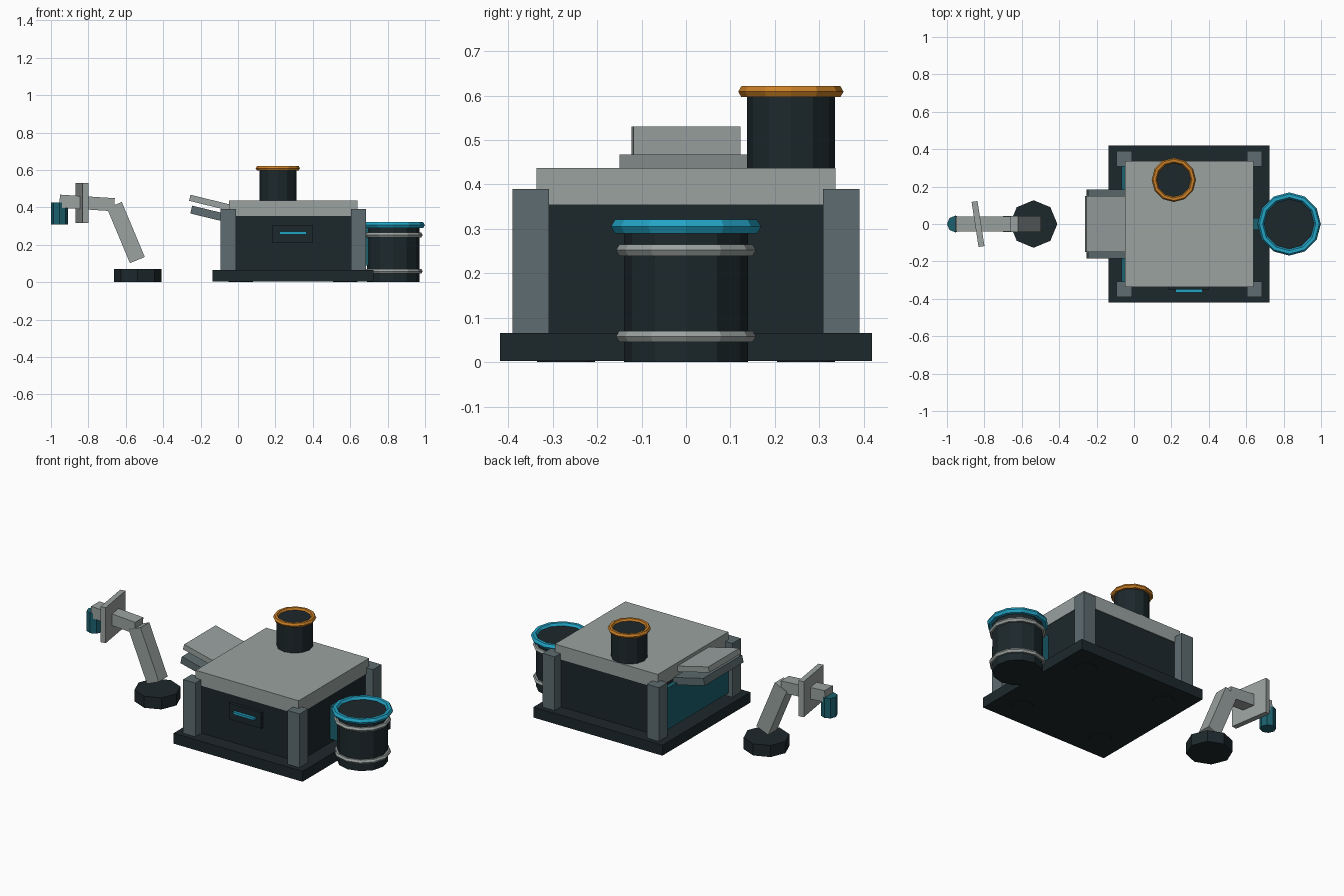
import bpy
from math import atan2, hypot, radians

if "Cube" in bpy.data.objects:
    bpy.data.objects.remove(bpy.data.objects["Cube"])


def material(name, rgb):
    m = bpy.data.materials.new(name)
    m.diffuse_color = (*rgb, 1)
    m.use_nodes = True
    m.node_tree.nodes["Principled BSDF"].inputs["Base Color"].default_value = m.diffuse_color
    return m


DARK = material("dark_metal", (0.012, 0.021, 0.025))
PALE = material("pale_metal", (0.32, 0.36, 0.35))
STEEL = material("steel", (0.11, 0.15, 0.16))
CYAN = material("cyan", (0.016, 0.37, 0.56))
TEAL = material("teal", (0.011, 0.12, 0.155))
ORANGE = material("orange", (0.58, 0.21, 0.02))


def finish(name, mat):
    o = bpy.context.object
    o.name = name
    o.data.materials.append(mat)
    return o


def box(name, x, y, z, mat, rot=(0, 0, 0)):
    """Box from (min, max) ranges, turned about its centre."""
    bpy.ops.mesh.primitive_cube_add(size=1, location=[sum(r) / 2 for r in (x, y, z)], rotation=rot)
    bpy.context.object.scale = [r[1] - r[0] for r in (x, y, z)]
    return finish(name, mat)


def beam(name, a, b, width, thick, mat):
    """Box running between two (x, z) points, centred on y = 0."""
    cx, cz = (a[0] + b[0]) / 2, (a[1] + b[1]) / 2
    h = hypot(b[0] - a[0], b[1] - a[1]) / 2
    return box(name, (cx - h, cx + h), (-width / 2, width / 2), (cz - thick / 2, cz + thick / 2),
               mat, (0, -atan2(b[1] - a[1], b[0] - a[0]), 0))


def drum(name, x, y, z, r, sides, mat):
    bpy.ops.mesh.primitive_cylinder_add(vertices=sides, radius=r, depth=z[1] - z[0],
                                        location=(x, y, (z[0] + z[1]) / 2))
    return finish(name, mat)


def ring(name, x, y, z, major, minor, mat):
    bpy.ops.mesh.primitive_torus_add(major_segments=12, minor_segments=6, major_radius=major,
                                     minor_radius=minor, location=(x, y, z))
    return finish(name, mat)


# Base plate, feet and corner posts
box("base_plate", (-0.136, 0.724), (-0.419, 0.419), (0.003, 0.066), DARK)
for sy in (-1, 1):
    for fx in (0.015, 0.573):
        drum("foot", fx, sy * 0.27, (0, 0.03), 0.065, 8, DARK)
    for px in (-0.093, 0.603):
        y = sorted((sy * 0.308, sy * 0.39))
        box("corner_post", (px, px + 0.081), y, (0.06, 0.39), STEEL)

# Main housing and lid
box("housing", (-0.042, 0.636), (-0.331, 0.331), (0.06, 0.36), DARK)
box("lid", (-0.047, 0.64), (-0.336, 0.336), (0.354, 0.437), PALE)

# Front drawer, side window and connector strip to the barrel
box("drawer_panel", (0.185, 0.4), (-0.35, -0.32), (0.21, 0.306), DARK)
box("drawer_handle", (0.222, 0.365), (-0.367, -0.345), (0.256, 0.27), CYAN)
box("side_window", (-0.068, -0.03), (-0.31, 0.31), (0.085, 0.335), TEAL)
box("barrel_connector", (0.63, 0.705), (-0.032, 0.032), (0.09, 0.29), TEAL)

# Sloping hoods over the window
beam("upper_hood", (-0.258, 0.451), (-0.02, 0.393), 0.3, 0.033, PALE)
beam("lower_hood", (-0.25, 0.388), (-0.03, 0.335), 0.37, 0.043, STEEL)

# Chimney
drum("chimney", 0.213, 0.236, (0.43, 0.61), 0.099, 12, DARK)
ring("chimney_rim", 0.213, 0.236, 0.609, 0.104, 0.0145, ORANGE)

# Barrel with bands
drum("barrel", 0.83, 0, (0, 0.306), 0.14, 12, DARK)
ring("barrel_rim", 0.83, 0, 0.305, 0.151, 0.018, CYAN)
for z in (0.058, 0.252):
    ring("barrel_band", 0.83, 0, z, 0.143, 0.0145, PALE)

# Separate jointed arm
drum("arm_base", -0.537, 0, (0, 0.07), 0.127, 8, DARK)
beam("lower_arm", (-0.538, 0.118), (-0.661, 0.412), 0.084, 0.086, PALE)
beam("upper_arm", (-0.954, 0.433), (-0.661, 0.414), 0.078, 0.07, PALE)
box("arm_plate", (-0.85, -0.818), (-0.122, 0.122), (0.316, 0.53), PALE, (0, 0, radians(8.8)))
drum("arm_nozzle", -0.955, 0, (0.307, 0.427), 0.045, 8, TEAL)
